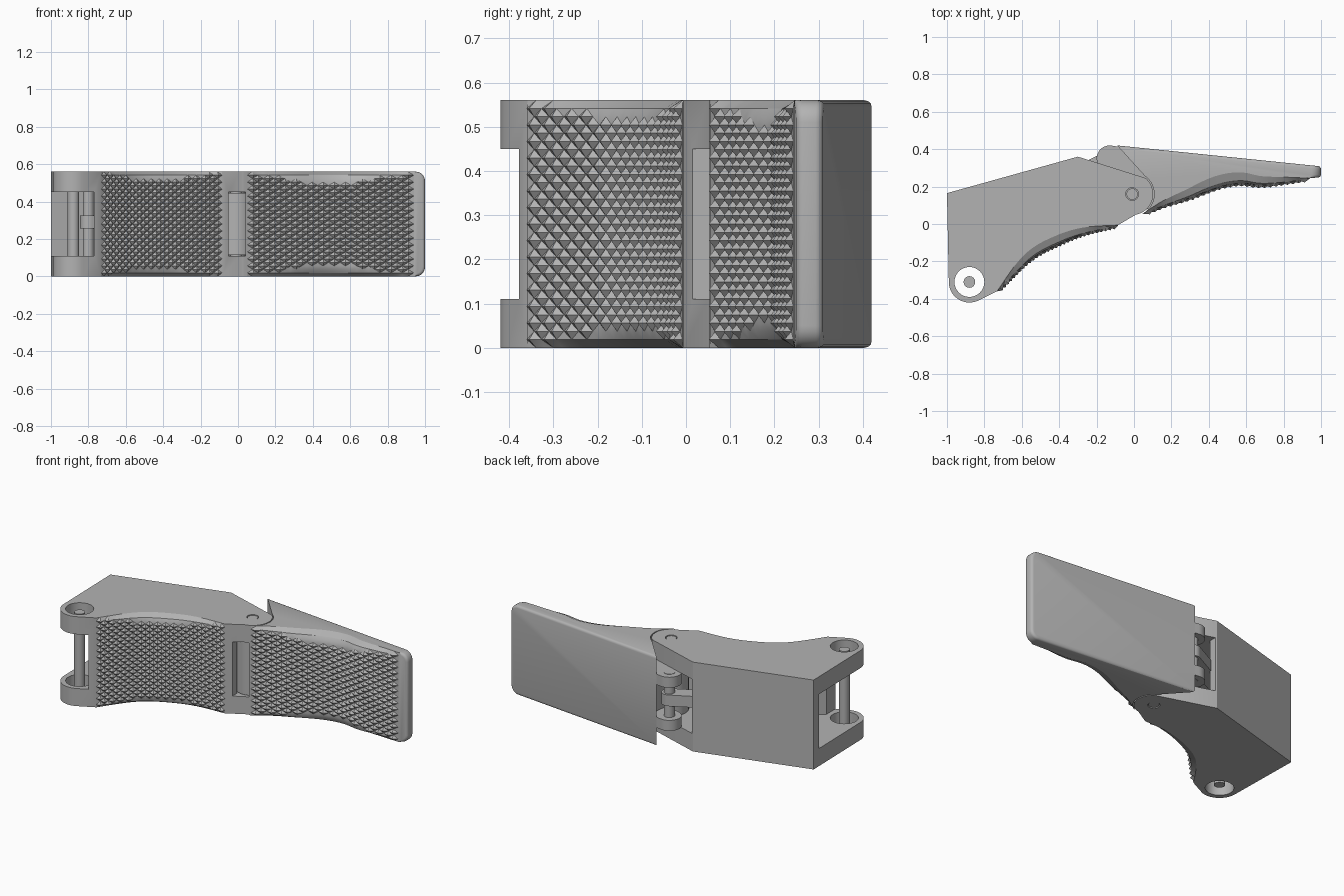
import bpy, bmesh, math
from mathutils import Vector

H = 0.56                      # full width of the handle (along z)
LO, HI = 0.11, 0.45           # channel between the cheeks
EAR, HINGE, LUG, INNER = (-0.88, -0.31), (-0.01, 0.16), (-0.13, 0.35), (-0.8, 0.0)

cube = bpy.data.objects.get("Cube")
if cube:
    bpy.data.objects.remove(cube, do_unlink=True)

gray = bpy.data.materials.new("plain gray")
gray.use_nodes = True
gray.diffuse_color = (0.45, 0.45, 0.45, 1)
gray.node_tree.nodes["Principled BSDF"].inputs["Base Color"].default_value = gray.diffuse_color


def finish(name, bm, angle=30):
    mesh = bpy.data.meshes.new(name)
    bm.to_mesh(mesh)
    bm.free()
    mesh.materials.append(gray)
    ob = bpy.data.objects.new(name, mesh)
    bpy.context.collection.objects.link(ob)
    shade(ob, angle)
    return ob


def shade(ob, angle=30):
    bpy.ops.object.select_all(action='DESELECT')
    ob.select_set(True)
    bpy.context.view_layer.objects.active = ob
    bpy.ops.object.shade_smooth_by_angle(angle=math.radians(angle))


def arc(c, r, a0, a1, n=16):
    angles = [math.radians(a0 + (a1 - a0) * i / n) for i in range(n + 1)]
    return [(c[0] + r * math.cos(a), c[1] + r * math.sin(a)) for a in angles]


def prism_bm(outline, z0, z1):
    bm = bmesh.new()
    base = bm.faces.new([bm.verts.new((x, y, z0)) for x, y in outline])
    top = bmesh.ops.extrude_face_region(bm, geom=[base])["geom"]
    for v in top:
        if isinstance(v, bmesh.types.BMVert):
            v.co.z = z1
    bmesh.ops.recalc_face_normals(bm, faces=bm.faces)
    return bm


def prism(name, outline, z0, z1):
    return finish(name, prism_bm(outline, z0, z1))


def rod(name, c, r, z0, z1):
    return prism(name, arc(c, r, 0, 360, 32)[:-1], z0, z1)


def link(name, a, b, r, z0, z1):
    # bar with two round ends
    t = math.degrees(math.atan2(b[1] - a[1], b[0] - a[0]))
    return prism(name, arc(a, r, t + 90, t + 270) + arc(b, r, t - 90, t + 90), z0, z1)


def cut(ob, cutter):
    cutter.hide_render = True
    mod = ob.modifiers.new("cut", 'BOOLEAN')
    mod.operation, mod.solver, mod.object = 'DIFFERENCE', 'EXACT', cutter
    bpy.context.view_layer.objects.active = ob
    bpy.ops.object.modifier_apply(modifier=mod.name)
    bpy.data.objects.remove(cutter, do_unlink=True)


def spline(points, n):
    # smooth curve through the points, evenly resampled into n steps
    p = [Vector(q) for q in points]
    p = [2 * p[0] - p[1]] + p + [2 * p[-1] - p[-2]]
    dense = []
    for a, b, c, d in zip(p, p[1:], p[2:], p[3:]):
        for k in range(40):
            t = k / 40
            dense.append((2 * b + (c - a) * t + (2 * a - 5 * b + 4 * c - d) * t * t
                          + (3 * b - a - 3 * c + d) * t ** 3) / 2)
    dense.append(p[-2])
    dist = [0]
    for a, b in zip(dense, dense[1:]):
        dist.append(dist[-1] + (b - a).length)
    out, k = [], 0
    for i in range(n + 1):
        s = dist[-1] * i / n
        while k < len(dist) - 2 and dist[k + 1] < s:
            k += 1
        f = (s - dist[k]) / (dist[k + 1] - dist[k])
        out.append(dense[k].lerp(dense[k + 1], f))
    return out


def grip(name, points, n, radius, rows=30, height=0.016):
    # knurled skin with rounded long edges; returns the inset line for the body
    line = spline(points, n)
    bm, grid, inset = bmesh.new(), [], []
    for i, p in enumerate(line):
        t = line[min(i + 1, n)] - line[max(i - 1, 0)]
        inward = Vector((-t.y, t.x)).normalized()
        r = radius * math.sin(math.pi * i / n) + 0.002
        inset.append(tuple(p + inward * r))
        column = []
        for j in range(rows + 1):
            z = H * j / rows
            d = min(z, H - z)
            if d < r:
                off = r - math.sqrt(r * r - (r - d) ** 2)
            else:
                off = -height if (i + j) % 2 == 0 and 0 < i < n else 0
            q = p + inward * off
            column.append(bm.verts.new((q.x, q.y, z)))
        grid.append(column)
    for i in range(n):
        for j in range(rows):
            a, b, c, d = grid[i][j], grid[i + 1][j], grid[i + 1][j + 1], grid[i][j + 1]
            if (i + j) % 2 == 0:
                tris = (a, b, d), (b, c, d)
            else:
                tris = (a, b, c), (a, c, d)
            for tri in tris:
                bm.faces.new(tri)
    finish(name, bm, 25)
    return inset


# rear half of the handle: cheeks, channel and pivot ears
rear_line = grip("rear_grip", [(-0.73, -0.36), (-0.555, -0.19), (-0.395, -0.103),
                               (-0.26, -0.05), (-0.085, -0.008)], 32, 0.045)
rear = prism("rear_body", rear_line + arc(HINGE, 0.112, -80, 50)
             + [(-0.3, 0.36), (-1, 0.165)] + arc(EAR, 0.11, 180, 300), 0, H)
cut(rear, prism("channel_cutter", [
    (-1.1, -0.5), (-0.77, -0.5), (-0.77, -0.29), (-0.6, -0.14), (-0.4, -0.03), (-0.2, 0.03),
    (-0.05, 0.06), (-0.05, -0.1), (0.2, -0.1), (0.2, 0.5), (-0.29, 0.5), (-0.29, 0.31),
    (-0.96, 0.12), (-1.1, 0.08)], LO, HI))
cut(rear, rod("ear_hole_cutter", EAR, 0.08, -0.1, H + 0.1))
cut(rear, rod("hinge_hole_cutter", HINGE, 0.034, -0.1, H + 0.1))
shade(rear)

# front half of the handle: tapered lever with a rounded tip
lever_line = grip("lever_grip", [(0.05, 0.055), (0.165, 0.1), (0.3, 0.14), (0.45, 0.196),
                                 (0.565, 0.217), (0.68, 0.207), (0.83, 0.226), (0.94, 0.243)],
                  30, 0.06)
bm = prism_bm(lever_line + [(1, 0.25), (1, 0.308), (-0.09, 0.42)]
              + arc(HINGE, 0.118, 55, -65), 0, H)
corners = [e for e in bm.edges if all(v.co.x > 0.99 for v in e.verts)
           and abs(e.verts[0].co.z - e.verts[1].co.z) < 0.01]
bmesh.ops.bevel(bm, geom=corners, offset=0.05, segments=6, profile=0.5, affect='EDGES')


def on_rim(v):
    back = abs(v.co.y - 0.308 - (1 - v.co.x) * 0.1028) < 0.003
    return back or v.co.x > 0.945


rim = [e for e in bm.edges if all(on_rim(v) for v in e.verts)
       and len(e.link_faces) == 2 and e.calc_face_angle() > 0.9
       and max(v.co.x for v in e.verts) > 0]
bmesh.ops.bevel(bm, geom=rim, offset=0.015, segments=3, profile=0.5, affect='EDGES')
finish("lever_body", bm)

# tongue of the lever that sits in the channel
rod("hinge_knuckle", HINGE, 0.1, LO + 0.005, HI - 0.005)
prism("lever_tongue", [(0.2, 0.13), (0.06, 0.075), (-0.02, 0.1), (-0.05, 0.25),
                       (-0.03, 0.4), (0.2, 0.37)], LO + 0.005, HI - 0.005)
for side, z0 in (("lower", LO), ("upper", HI - 0.07)):
    link(side + "_lug", LUG, (0.02, 0.325), 0.07, z0 + 0.002, z0 + 0.068)

# link bar and pins
link("link_bar", INNER, LUG, 0.045, 0.255, 0.325)
rod("ear_pin", EAR, 0.031, 0.02, H - 0.02)
rod("hinge_pin", HINGE, 0.03, 0.003, H - 0.003)
rod("lug_pin", LUG, 0.032, LO, HI)
rod("inner_pin", INNER, 0.03, LO, HI)
